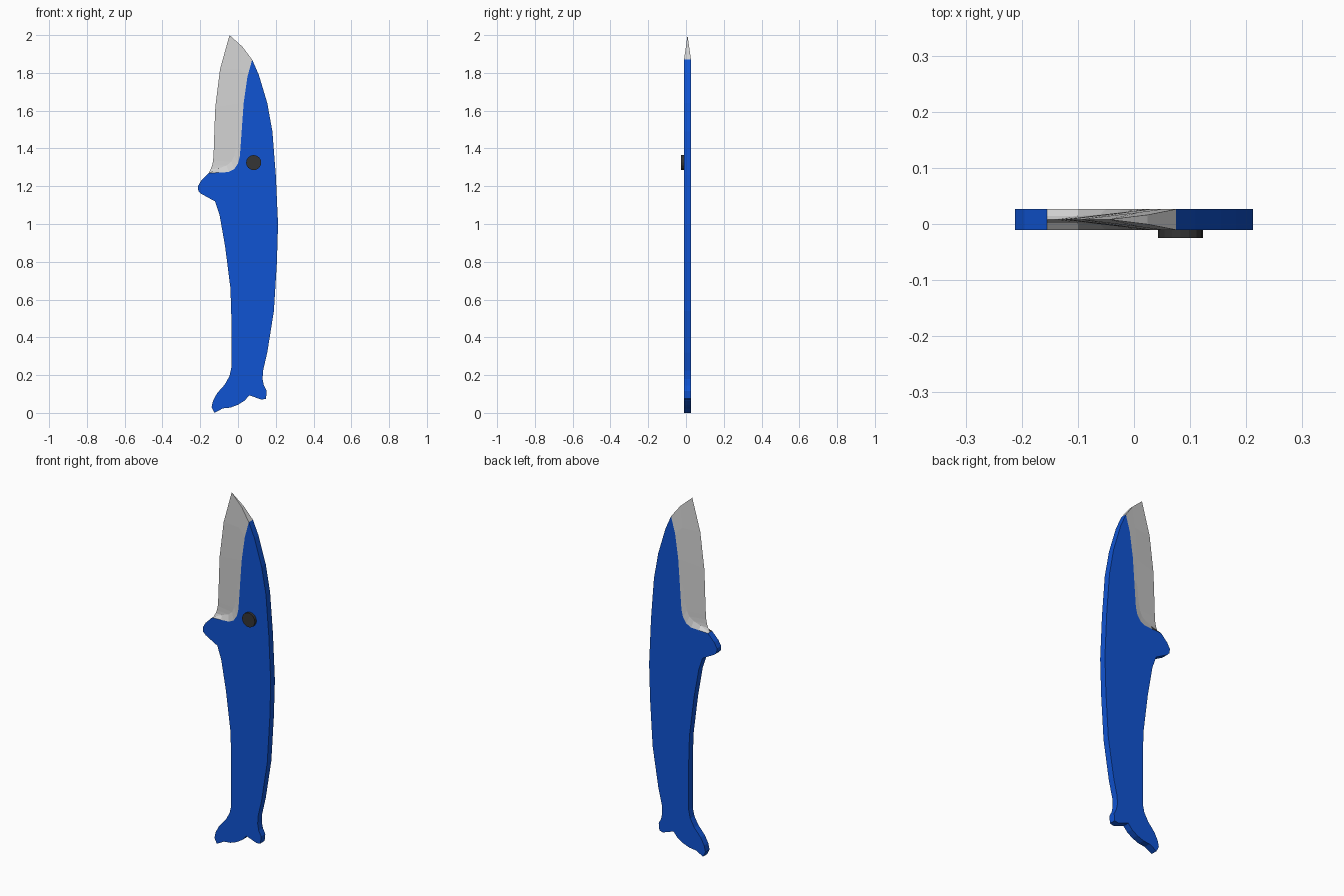
import bpy, bmesh, math
from mathutils import Matrix

if "Cube" in bpy.data.objects:
    bpy.data.objects.remove(bpy.data.objects["Cube"])

YC, HALF = 0.008, 0.0185   # middle plane and half thickness of the slab


def material(name, rgb):
    m = bpy.data.materials.new(name)
    m.diffuse_color = (*rgb, 1)
    m.use_nodes = True
    m.node_tree.nodes["Principled BSDF"].inputs["Base Color"].default_value = m.diffuse_color
    return m


blue = material("handle blue", (0.005, 0.088, 0.65))
silver = material("blade silver", (0.64, 0.64, 0.64))
dark = material("eye charcoal", (0.035, 0.035, 0.035))


def finish(name, bm, mat):
    bmesh.ops.recalc_face_normals(bm, faces=bm.faces)
    me = bpy.data.meshes.new(name)
    bm.to_mesh(me)
    bm.free()
    me.materials.append(mat)
    ob = bpy.data.objects.new(name, me)
    bpy.context.collection.objects.link(ob)
    return ob


# Mouth line, shared by handle and blade
mouth = [(-.155, 1.27), (-.10, 1.272), (-.05, 1.275), (-.02, 1.29), (0, 1.32),
         (.01, 1.36), (.02, 1.5), (.03, 1.64), (.05, 1.78), (.075, 1.87)]

# Handle: extruded whale-shaped profile
belly = [(-.125, 0), (-.14, .03), (-.132, .065), (-.11, .105), (-.07, .15), (-.045, .195),
         (-.035, .24), (-.035, .5), (-.04, .66), (-.068, .88), (-.098, 1.05),
         (-.122, 1.12), (-.195, 1.16), (-.21, 1.175), (-.212, 1.2), (-.195, 1.23)]
back = [(.11, 1.79), (.155, 1.64), (.182, 1.49), (.2, 1.26), (.212, 1.0), (.206, .8),
        (.19, .54), (.155, .32), (.133, .225), (.13, .18), (.137, .145), (.152, .115),
        (.148, .075), (.125, .07), (.06, .093), (.035, .065), (0, .043), (-.04, .028), (-.08, .024)]
bm = bmesh.new()
face = bm.faces.new([bm.verts.new((x, YC - HALF, z)) for x, z in belly + mouth + back])
ext = bmesh.ops.extrude_face_region(bm, geom=[face])
bmesh.ops.translate(bm, vec=(0, 2 * HALF, 0),
                    verts=[v for v in ext["geom"] if isinstance(v, bmesh.types.BMVert)])
finish("handle", bm, blue)

# Blade: ground from the mouth line (full thickness) to the sharp edge
grind = [(-.155, 1.27, .006), (-.10, 1.295, .006), (-.06, 1.31, .009), (-.035, 1.33, .011),
         (-.02, 1.36, .013), (-.012, 1.40, .014), (0, 1.5, .0155), (.005, 1.64, .0155),
         (.01, 1.82, .013), (.024, 1.938, .0085)]
edge = [(-.155, 1.27), (-.145, 1.29), (-.137, 1.31), (-.132, 1.335), (-.13, 1.36),
        (-.127, 1.42), (-.125, 1.5), (-.12, 1.62), (-.095, 1.82), (-.045, 2.0)]
bm = bmesh.new()
sharp = [bm.verts.new((x, YC, z)) for x, z in edge]
sides = []
for s in (-1, 1):
    outer = [bm.verts.new((x, YC + s * HALF, z)) for x, z in mouth]
    mid = [bm.verts.new((x, YC + s * t, z)) for x, z, t in grind]
    for i in range(len(mouth) - 1):
        bm.faces.new((outer[i], outer[i + 1], mid[i + 1], mid[i]))
        bm.faces.new((mid[i], mid[i + 1], sharp[i + 1], sharp[i]))
    sides.append((outer, mid))
(o1, m1), (o2, m2) = sides
# spine narrowing to the tip, and hidden root against the handle
bm.faces.new((o1[-1], o2[-1], m2[-1], m1[-1]))
bm.faces.new((m1[-1], m2[-1], sharp[-1]))
for i in range(len(mouth) - 1):
    bm.faces.new((o1[i], o2[i], o2[i + 1], o1[i + 1]))
finish("blade", bm, silver)

# Eye: pivot disc on the front face
bm = bmesh.new()
bmesh.ops.create_cone(bm, cap_ends=True, segments=16, radius1=.04, radius2=.04, depth=.015,
                      matrix=Matrix.Translation((.083, -.0178, 1.325)) @ Matrix.Rotation(math.pi / 2, 4, 'X'))
finish("eye", bm, dark)
